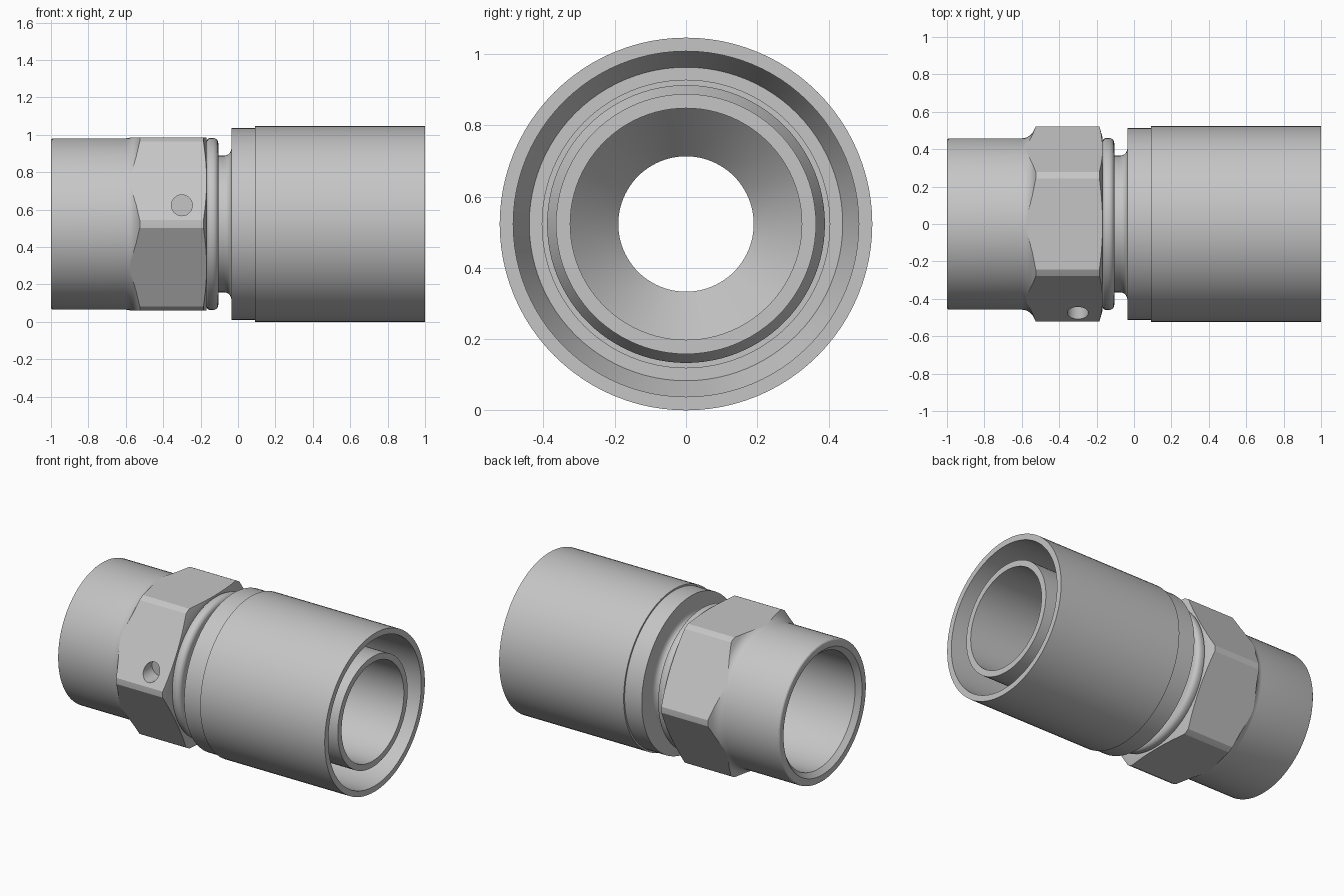
import bpy, bmesh, math
from mathutils import Matrix

AXIS_Z = 0.523
SEGMENTS = 96

cube = bpy.data.objects.get("Cube")
if cube:
    bpy.data.objects.remove(cube, do_unlink=True)

steel = bpy.data.materials.new("satin steel grey")
steel.use_nodes = True
color = (0.56, 0.56, 0.56, 1)
steel.diffuse_color = color
steel.node_tree.nodes["Principled BSDF"].inputs["Base Color"].default_value = color


def add_object(name, bm):
    bmesh.ops.recalc_face_normals(bm, faces=bm.faces)
    mesh = bpy.data.meshes.new(name)
    bm.to_mesh(mesh)
    bm.free()
    mesh.materials.append(steel)
    obj = bpy.data.objects.new(name, mesh)
    obj.location.z = AXIS_Z
    bpy.context.collection.objects.link(obj)
    return obj


def lathe(name, profile):
    """Revolve a closed (x, radius) outline about the x axis."""
    bm = bmesh.new()
    rings = []
    for i in range(SEGMENTS):
        a = math.tau * i / SEGMENTS
        rings.append([bm.verts.new((x, r * math.cos(a), r * math.sin(a)))
                      for x, r in profile])
    for i, ring in enumerate(rings):
        after = rings[(i + 1) % SEGMENTS]
        for j in range(len(profile)):
            k = (j + 1) % len(profile)
            bm.faces.new((ring[j], ring[k], after[k], after[j]))
    return add_object(name, bm)


def prism(name, sides, radius, depth, matrix):
    bm = bmesh.new()
    bmesh.ops.create_cone(bm, cap_ends=True, segments=sides, radius1=radius,
                          radius2=radius, depth=depth, matrix=matrix)
    obj = add_object(name, bm)
    obj.hide_render = True
    obj.hide_set(True)
    return obj


def arc(cx, cr, radius, start, end, steps=5):
    angles = [math.radians(start + (end - start) * i / steps) for i in range(steps + 1)]
    return [(cx + radius * math.cos(a), cr + radius * math.sin(a)) for a in angles]


def boolean(obj, cutter, operation):
    mod = obj.modifiers.new(operation.lower(), 'BOOLEAN')
    mod.operation = operation
    mod.solver = 'EXACT'
    mod.object = cutter
    bpy.ops.object.select_all(action='DESELECT')
    obj.select_set(True)
    bpy.context.view_layer.objects.active = obj
    bpy.ops.object.modifier_apply(modifier=mod.name)
    bpy.data.objects.remove(cutter, do_unlink=True)


# Swivel nut: sleeve, flared hexagon, rounded collar and open bore
nut = lathe("swivel_nut",
            [(-1, 0.41), (-1, 0.448)] + arc(-0.988, 0.446, 0.012, 150, 90, 2)
            + [(-0.6, 0.458)] + arc(-0.6, 0.528, 0.07, -75, -25, 4)
            + [(-0.525, 0.5225), (-0.185, 0.5225), (-0.168, 0.462), (-0.168, 0.445)]
            + arc(-0.148, 0.44, 0.02, 165, 90, 3)
            + arc(-0.135, 0.43, 0.03, 90, 0)
            + [(-0.105, 0.345), (-0.25, 0.345), (-0.4, 0.38), (-0.97, 0.38)])

# Wrench flats, with two flats level and two corners at the sides
to_x = Matrix.Rotation(math.pi / 2, 4, 'Y')
hexagon = prism("hex_cutter", 6, 0.462 / math.cos(math.pi / 6), 4, to_x)
boolean(nut, hexagon, 'INTERSECT')

# Small blind hole in the upper front flat
to_y = Matrix.Translation((-0.3, -0.5, 0.1)) @ Matrix.Rotation(math.pi / 2, 4, 'X')
drill = prism("drill_cutter", 32, 0.056, 0.22, to_y)
boolean(nut, drill, 'DIFFERENCE')

# Hollow stem: nose inside the nut, neck, and the insert in the ferrule
stem = lathe("stem",
             [(-0.44, 0.19), (-0.44, 0.29), (-0.36, 0.372), (-0.25, 0.365)]
             + arc(-0.075, 0.405, 0.04, -90, 0)
             + [(0.12, 0.405), (0.12, 0.39), (0.25, 0.39), (0.3, 0.365),
                (0.985, 0.365), (0.985, 0.325), (0.2, 0.325), (0.05, 0.19)])

# Crimp ferrule: stepped shell around the annular hose gap
ferrule = lathe("crimp_ferrule",
                [(-0.035, 0.37), (-0.035, 0.512), (0.09, 0.512), (0.09, 0.523),
                 (1, 0.523), (1, 0.485), (0.2, 0.485), (0.1, 0.44), (0.1, 0.37)])

for obj in (nut, stem, ferrule):
    bpy.ops.object.select_all(action='DESELECT')
    obj.select_set(True)
    bpy.context.view_layer.objects.active = obj
    bpy.ops.object.shade_smooth_by_angle(angle=math.radians(20))
